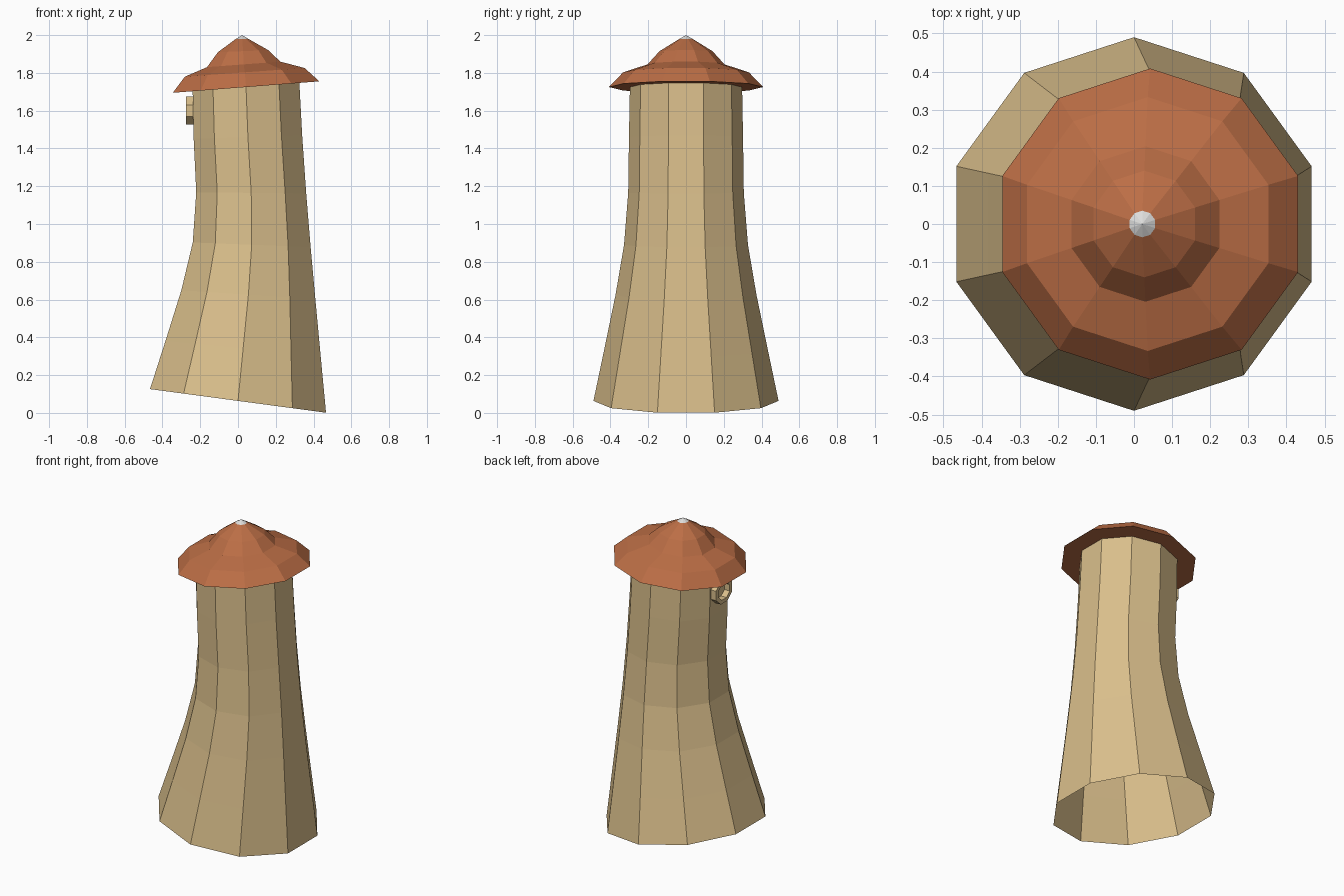
import bpy, bmesh, math

if "Cube" in bpy.data.objects:
    bpy.data.objects.remove(bpy.data.objects["Cube"])

SIDES = 10


def material(name, rgb):
    m = bpy.data.materials.new(name)
    m.diffuse_color = (*rgb, 1)
    m.use_nodes = True
    m.node_tree.nodes["Principled BSDF"].inputs["Base Color"].default_value = m.diffuse_color
    return m


sand = material("sand_wall", (0.70, 0.52, 0.26))
tile = material("terracotta_roof", (0.50, 0.155, 0.06))
pale = material("pale_cap", (0.72, 0.72, 0.71))


def finish(bm, name, mat):
    me = bpy.data.meshes.new(name)
    bm.to_mesh(me)
    bm.free()
    me.materials.append(mat)
    ob = bpy.data.objects.new(name, me)
    bpy.context.collection.objects.link(ob)
    return ob


def loft(name, rings, mat, apex=None):
    """Join tilted ten-sided rings given as (centre x, z, radius, slope along x)."""
    bm = bmesh.new()
    loops = []
    for cx, z, r, slope in rings:
        loop = []
        for i in range(SIDES):
            a = math.radians(18 + 36 * i)
            dx = r * math.cos(a)
            loop.append(bm.verts.new((cx + dx, r * math.sin(a), z + slope * dx)))
        loops.append(loop)
    for lo, hi in zip(loops, loops[1:]):
        for i in range(SIDES):
            j = (i + 1) % SIDES
            bm.faces.new((lo[i], lo[j], hi[j], hi[i]))
    if apex:
        tip = bm.verts.new(apex)
        for i in range(SIDES):
            bm.faces.new((loops[-1][i], loops[-1][(i + 1) % SIDES], tip))
    return finish(bm, name, mat)


# Leaning tower wall, open underneath
loft("tower_wall", [
    (0.0, 0.0635, 0.49, -0.134),
    (0.027, 0.34, 0.432, -0.10),
    (0.055, 0.625, 0.373, -0.07),
    (0.0725, 0.89, 0.328, -0.04),
    (0.07, 1.165, 0.306, -0.01),
    (0.0525, 1.46, 0.302, 0.03),
    (0.0425, 1.725, 0.297, 0.078),
], sand)

# Flared roof, starting with the underside of the eave
loft("roof", [
    (0.0425, 1.725, 0.29, 0.078),
    (0.0425, 1.725, 0.408, 0.078),
    (0.036, 1.803, 0.333, 0.072),
    (0.03, 1.845, 0.204, 0.075),
    (0.027, 1.915, 0.14, 0.04),
    (0.022, 1.98, 0.035, 0.0),
], tile)

# Small pale cap at the peak
loft("roof_cap", [(0.022, 1.98, 0.035, 0.0)], pale, apex=(0.022, 0, 2.0))

# Eight-sided window frame on the left side
bm = bmesh.new()
section = [(-0.225, 1.0), (-0.275, 1.0), (-0.275, 0.68), (-0.225, 0.68)]
loops = []
for k in range(8):
    a = math.radians(22.5 + 45 * k)
    loops.append([bm.verts.new((x, 0.09 * s * math.cos(a), 1.60 + 0.08 * s * math.sin(a)))
                  for x, s in section])
for k in range(8):
    p, q = loops[k], loops[(k + 1) % 8]
    for i in range(3):
        bm.faces.new((p[i], p[i + 1], q[i + 1], q[i]))
bmesh.ops.recalc_face_normals(bm, faces=bm.faces)
# An open strip can come out inverted: the front rim must face -x
bm.normal_update()
if any(f.normal.x > 0.9 for f in bm.faces):
    bmesh.ops.reverse_faces(bm, faces=bm.faces)
finish(bm, "window_frame", sand)
